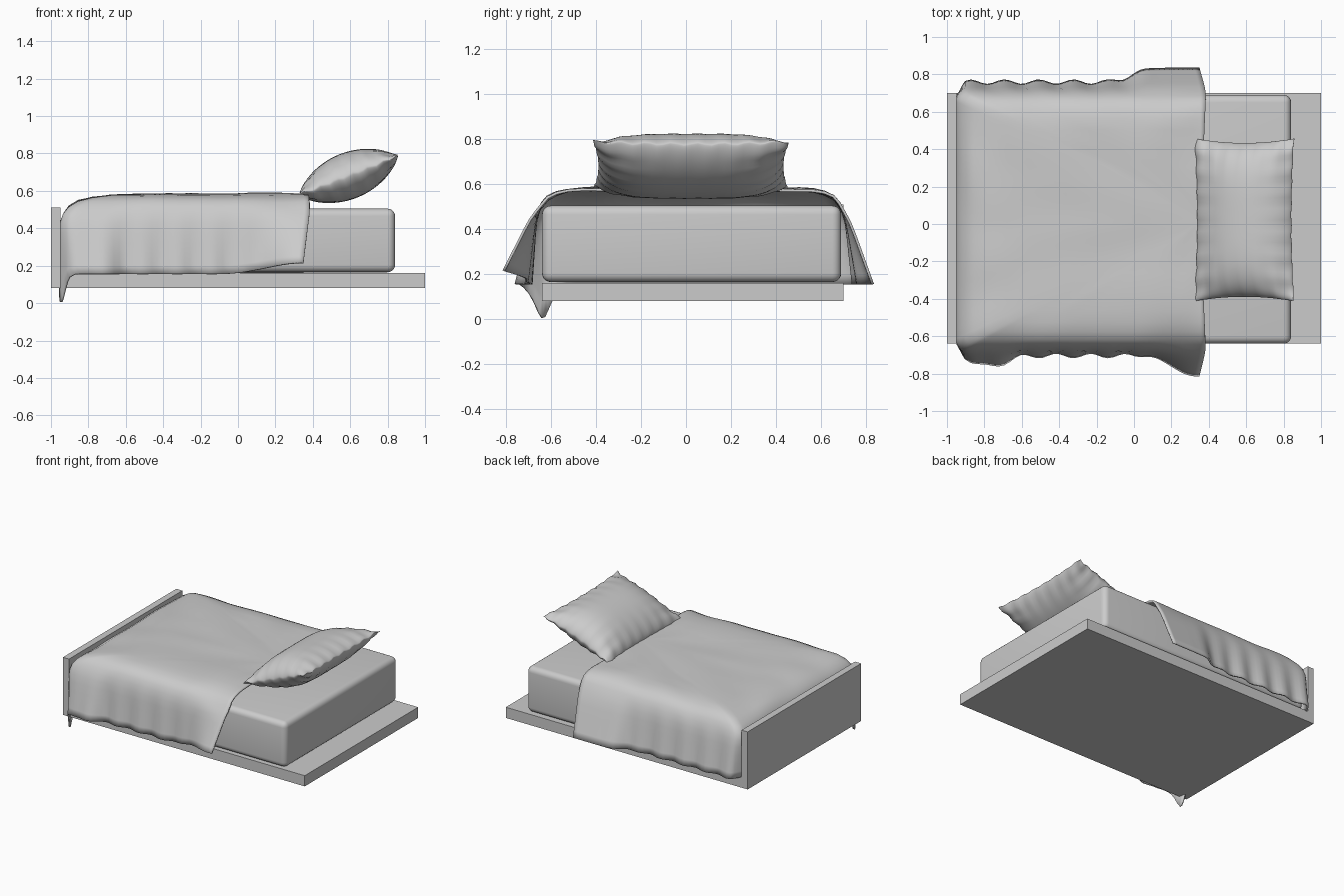
import bpy, bmesh, math
from mathutils import Vector, noise, Matrix

if "Cube" in bpy.data.objects:
    bpy.data.objects.remove(bpy.data.objects["Cube"])


def finish(bm, name, smooth=True):
    bmesh.ops.recalc_face_normals(bm, faces=bm.faces[:])
    me = bpy.data.meshes.new(name)
    bm.to_mesh(me)
    bm.free()
    for p in me.polygons:
        p.use_smooth = smooth
    ob = bpy.data.objects.new(name, me)
    bpy.context.collection.objects.link(ob)
    return ob


def box(name, lo, hi, bevel=0.0):
    lo, hi = Vector(lo), Vector(hi)
    bm = bmesh.new()
    bmesh.ops.create_cube(bm, size=1, matrix=Matrix.Translation((lo + hi) / 2)
                          @ Matrix.Diagonal((hi - lo).to_4d()))
    if bevel:
        bmesh.ops.bevel(bm, geom=bm.edges[:], offset=bevel, segments=5,
                        profile=0.5, affect='EDGES')
    return finish(bm, name, bevel > 0)


def smoothstep(a, b, x):
    t = min(1, max(0, (x - a) / (b - a)))
    return t * t * (3 - 2 * t)


def bump(x, c, w):
    return math.exp(-((x - c) / w) ** 2)


def grid_faces(bm, rows):
    for r0, r1 in zip(rows, rows[1:]):
        for i in range(len(r0) - 1):
            bm.faces.new((r0[i], r0[i + 1], r1[i + 1], r1[i]))


# Frame and mattress
box("bed_base", (-1, -0.64, 0.08), (1, 0.70, 0.16))
box("footboard", (-1, -0.64, 0.16), (-0.95, 0.70, 0.51))
box("mattress", (-0.925, -0.64, 0.165), (0.84, 0.69, 0.505), 0.04)

# Blanket: U-shaped outline, shrunk toward the head edge level by level
XH, XF, Y0, Y1, R = 0.385, -0.95, -0.665, 0.705, 0.05
outline = []
N = 44
for i in range(N):
    outline.append((XH + (XF + R - XH) * i / N, Y0))
for i in range(7):
    a = math.pi / 2 * i / 6
    outline.append((XF + R - R * math.sin(a), Y0 + R - R * math.cos(a)))
for i in range(1, 30):
    outline.append((XF, Y0 + R + (Y1 - Y0 - 2 * R) * i / 30))
for i in range(7):
    a = math.pi / 2 * i / 6
    outline.append((XF + R - R * math.cos(a), Y1 - R + R * math.sin(a)))
for i in range(1, N + 1):
    outline.append((XF + R + (XH - XF - R) * i / N, Y1))

levels = [(0, .155), (0, .20), (0, .26), (0, .32), (0, .38), (.002, .43),
          (.01, .475), (.025, .51), (.05, .54), (.09, .56), (.14, .572),
          (.2, .576), (.3, .577), (.4, .577), (.5, .575), (.6, .575), (.677, .575)]
yc = (Y0 + Y1) / 2
bm = bmesh.new()
rows = []
for inset, z0 in levels:
    k = 1 - inset / 0.685
    row = []
    for x0, y0 in outline:
        x, y, z = XH + (x0 - XH) * k, yc + (y0 - yc) * k, z0
        hang = max(0, (0.5 - z0) / 0.345)
        side = smoothstep(XF, XF + 0.06, x0)
        if y0 < yc:      # front drape
            flare = 0.035 + 0.11 * smoothstep(0.05, 0.37, x0) + 0.06 * bump(x0, -0.77, 0.11)
            z += hang * 0.06 * smoothstep(-0.1, 0.38, x0)
            z -= hang ** 3 * 0.155 * bump(x0, -0.95, 0.035) * bump(y0, -0.64, 0.05)
        else:            # rear drape
            flare = 0.05 + 0.075 * smoothstep(-0.15, 0.12, x0)
        flare += 0.012 * math.sin(x0 * 34) * (1 - smoothstep(-0.1, 0.2, x0))
        y += math.copysign(1, y0 - yc) * flare * hang * side
        x -= 0.035 * hang * smoothstep(0.1, XH, x0)
        if z0 > 0.5:     # soft unevenness on top
            z += 0.012 * noise.noise(Vector((x * 4, y * 4, 3)))
            x -= 0.03 * smoothstep(0.25, XH, x) * (1 - abs(y) / 0.7)
        row.append(bm.verts.new((x, y, max(z, 0.004))))
    rows.append(row)
grid_faces(bm, rows)
bm.faces.new(rows[-1])
blanket = finish(bm, "blanket")
mod = blanket.modifiers.new("thickness", 'SOLIDIFY')
mod.thickness, mod.offset = 0.012, 0
if blanket.data.polygons[0].normal.y > 0:
    blanket.data.flip_normals()

# Pillow: two bulging sheets joined along a pinched seam
bm = bmesh.new()
NU, NV = 32, 44
for s in (1, -1):
    rows = []
    for j in range(NV + 1):
        row = []
        v = math.sin(math.pi / 2 * (2 * j / NV - 1))
        for i in range(NU + 1):
            u = math.sin(math.pi / 2 * (2 * i / NU - 1))
            h = max(0, 1 - u * u) ** 0.72 * max(0, 1 - v ** 4) ** 0.65
            px = 0.287 * u * (1 - 0.06 * (1 - v * v))
            py = 0.435 * v * (1 - 0.055 * (1 - u * u))
            w = 0.006 * math.sin(v * 24) * abs(u) ** 3 + 0.006 * math.sin(u * 20) * abs(v) ** 3
            row.append(bm.verts.new((px, py, s * 0.125 * h + w)))
        rows.append(row)
    grid_faces(bm, rows)
bmesh.ops.remove_doubles(bm, verts=bm.verts[:], dist=0.0003)
pillow = finish(bm, "pillow")
pillow.location = (0.59, 0.022, 0.68)
pillow.rotation_euler = (0, -math.radians(21.5), 0)
